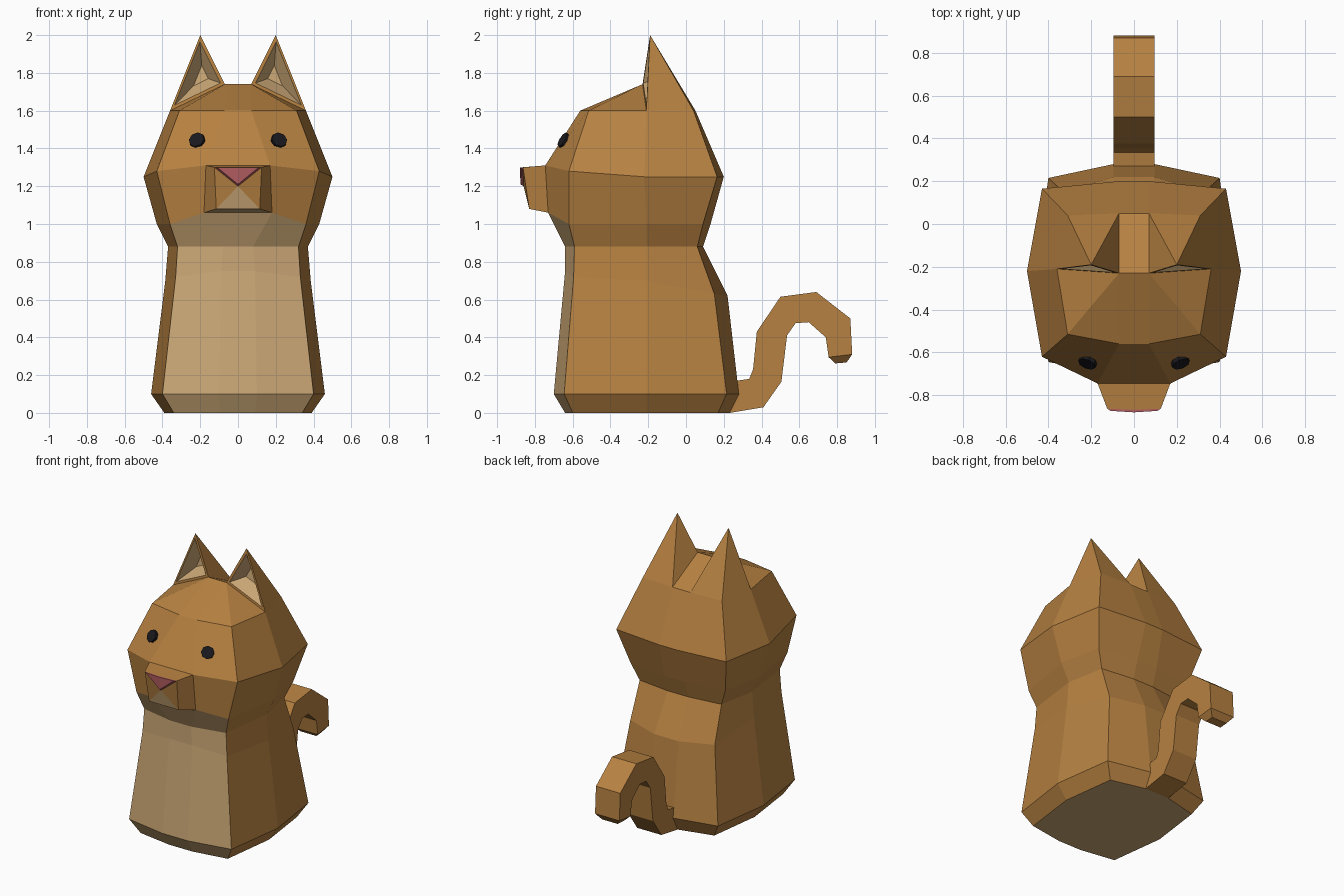
import bpy
from mathutils import Vector as V

if "Cube" in bpy.data.objects:
    bpy.data.objects.remove(bpy.data.objects["Cube"])


def material(name, rgb):
    m = bpy.data.materials.new(name)
    m.diffuse_color = (*rgb, 1)
    m.use_nodes = True
    m.node_tree.nodes["Principled BSDF"].inputs["Base Color"].default_value = m.diffuse_color
    return m


MATS = [material("fur", (0.47, 0.22, 0.053)), material("cream", (0.6, 0.39, 0.18)),
        material("pink", (0.45, 0.11, 0.12)), material("black", (0.01, 0.01, 0.013))]
FUR, CREAM, PINK, BLACK = range(4)


class Part:
    """Collects faces as (points, material) and builds a flat shaded object."""
    def __init__(self, name):
        self.name, self.verts, self.faces, self.mats = name, [], [], []

    def face(self, pts, mat=FUR):
        ids = []
        for p in map(V, pts):
            if p not in self.verts:
                self.verts.append(p)
            ids.append(self.verts.index(p))
        self.faces.append(ids)
        self.mats.append(mat)

    def build(self, mirror=True):
        me = bpy.data.meshes.new(self.name)
        me.from_pydata(self.verts, [], self.faces)
        for m in MATS:
            me.materials.append(m)
        for p, m in zip(me.polygons, self.mats):
            p.material_index = m
        ob = bpy.data.objects.new(self.name, me)
        bpy.context.collection.objects.link(ob)
        if mirror:
            ob.modifiers.new("mirror", 'MIRROR').use_clip = True
        return ob


def half_ring(*pts):
    """Right half of a cross-section, closed to x = 0 at both ends."""
    return [(0, *pts[0][1:]), *pts, (0, *pts[-1][1:])]


# cross-sections: front, front corner, side, back corner, back
base = half_ring((.09, -.64, 0), (.34, -.60, 0), (.39, -.21, 0), (.34, .17, 0), (.095, .23, 0))
foot = half_ring((.1, -.70, .1), (.40, -.645, .1), (.46, -.21, .1), (.40, .215, .1), (.095, .28, .1))
chest = half_ring((.09, -.64, .75), (.33, -.595, .72), (.385, -.21, .7), (.33, .15, .63), (.095, .22, .62))
neck = half_ring((.08, -.64, .88), (.32, -.59, .88), (.37, -.21, .88), (.32, .06, .88), (.08, .09, .88))
jaw = half_ring((.18, -.73, 1.06), (.36, -.62, 1), (.43, -.21, 1), (.37, .09, 1), (.08, .13, 1))
cheek = half_ring((.17, -.745, 1.31), (.43, -.62, 1.28), (.5, -.22, 1.25), (.43, .165, 1.25), (.07, .2, 1.25))
brow = half_ring((.07, -.56, 1.6), (.31, -.515, 1.6), (.36, -.21, 1.6), (.31, .04, 1.6), (.07, .05, 1.6))


def loft(part, a, b, front=FUR, skip=()):
    for k in range(len(a) - 1):
        if k not in skip:
            part.face((a[k], a[k + 1], b[k + 1], b[k]), front if k < 2 else FUR)


# body with cream chest and underside
body = Part("body")
for a, b in ((base, foot), (foot, chest), (chest, neck)):
    loft(body, a, b, CREAM)
body.face(base[::-1], CREAM)
body.build()

# head, open where the muzzle joins
head = Part("head")
loft(head, neck, jaw, CREAM)
loft(head, jaw, cheek, skip=(0,))
loft(head, cheek, brow)
crown, tip = (.07, -.23, 1.74), (.2, -.19, 2.0)
f0, f1, f2, side, b2, b1, b0 = brow
head.face((f0, f1, crown, (0, *crown[1:])))
head.face(((0, *crown[1:]), crown, b1, b0))
for tri in ((f1, f2, crown), (f2, side, crown), (side, b2, tip), (b2, b1, tip), (b1, crown, tip)):
    head.face(tri)

# hollow of the ear: thin rim, then a recessed floor
outer = [V(crown), V(side), V(tip)]
mid = sum(outer, V()) / 3
rim = [mid + (p - mid) * .84 for p in outer]
floor = [mid + (p - mid) * .27 + V((-.015, .08, 0)) for p in outer]
for i in range(3):
    j = (i + 1) % 3
    head.face((outer[i], outer[j], rim[j], rim[i]))
    head.face((rim[i], rim[j], floor[j], floor[i]), CREAM)
head.face(floor, CREAM)
head.build()

# muzzle
muzzle = Part("muzzle")
back = [cheek[0], cheek[1], jaw[1], jaw[0]]
front = [(0, -.868, 1.3), (.125, -.863, 1.3), (.115, -.83, 1.08), (0, -.83, 1.08)]
for i in range(3):
    muzzle.face((back[i], front[i], front[i + 1], back[i + 1]), CREAM if i == 2 else FUR)
lip = (0, -.86, 1.2)
muzzle.face((front[0], lip, front[1]))
muzzle.face((lip, front[2], front[1]))
muzzle.face((lip, front[3], front[2]), CREAM)
muzzle.build()

# nose
nose = Part("nose")
n_in = [front[0], lip, front[1]]
n_out = [(0, -.88, 1.3), (0, -.876, 1.21), (.11, -.873, 1.3)]
nose.face(n_out, PINK)
nose.face((n_in[1], n_in[2], n_out[2], n_out[1]), PINK)
nose.face((n_in[2], n_in[0], n_out[0], n_out[2]), PINK)
nose.build()

# eyes: thin octagonal discs lying on the face
for s, label in ((1, "right"), (-1, "left")):
    bpy.ops.mesh.primitive_cylinder_add(vertices=8, radius=.043, depth=.03, location=(s * .215, -.643, 1.44))
    eye = bpy.context.object
    eye.name = label + "_eye"
    eye.rotation_euler = V((s * .061, -.149, .092)).to_track_quat('Z', 'Y').to_euler()
    eye.data.materials.append(MATS[BLACK])

# tail: pairs of (lower, upper) side profile points with half width
tail = Part("tail")
path = [(.23, 0, .2, .16, .095), (.41, .03, .335, .18, .095), (.505, .165, .355, .23, .095),
        (.535, .41, .375, .43, .095), (.58, .475, .5, .615, .095), (.65, .48, .69, .64, .095),
        (.74, .4, .87, .5, .095), (.755, .295, .88, .31, .095), (.79, .262, .85, .267, .06)]
loops = [[(-w, y0, z0), (w, y0, z0), (w, y1, z1), (-w, y1, z1)] for y0, z0, y1, z1, w in path]
for a, b in zip(loops, loops[1:]):
    for i in range(4):
        j = (i + 1) % 4
        tail.face((a[j], a[i], b[i], b[j]))
tail.face(loops[-1][::-1])
tail_ob = tail.build(mirror=False)

# make tail normals face outward
import bmesh
bm = bmesh.new()
bm.from_mesh(tail_ob.data)
bmesh.ops.recalc_face_normals(bm, faces=bm.faces)
bm.to_mesh(tail_ob.data)
bm.free()
